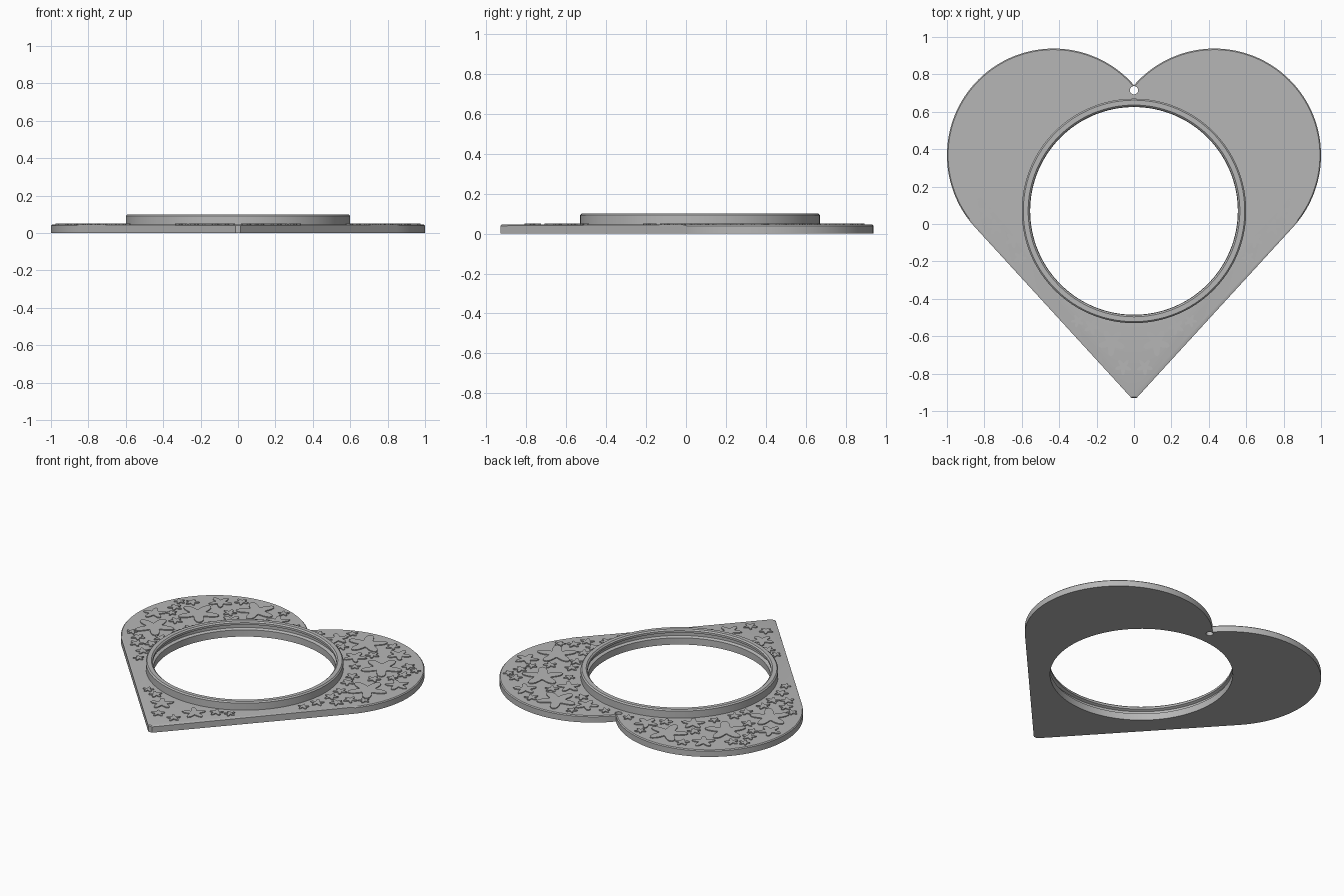
import bpy, bmesh, random
from math import sin, cos, pi, tau, radians, hypot, asin, atan2, sqrt

if "Cube" in bpy.data.objects:
    bpy.data.objects.remove(bpy.data.objects["Cube"])

TOP = 0.045                       # plate thickness
LOBE_X, LOBE_Y, LOBE_R = 0.43, 0.368, 0.57
TIP_Y, RING_Y = -0.94, 0.07
random.seed(4)

grey = bpy.data.materials.new("light grey")
grey.use_nodes = True
COLOR = (0.47, 0.47, 0.47, 1)
grey.diffuse_color = COLOR
grey.node_tree.nodes["Principled BSDF"].inputs["Base Color"].default_value = COLOR


def make_object(name, bm, smooth=True):
    bmesh.ops.recalc_face_normals(bm, faces=bm.faces)
    mesh = bpy.data.meshes.new(name)
    bm.to_mesh(mesh)
    bm.free()
    obj = bpy.data.objects.new(name, mesh)
    bpy.context.collection.objects.link(obj)
    mesh.materials.append(grey)
    if smooth:
        bpy.ops.object.select_all(action='DESELECT')
        obj.select_set(True)
        bpy.context.view_layer.objects.active = obj
        bpy.ops.object.shade_smooth_by_angle(angle=radians(30))
    return obj


def add_prism(bm, outline, z0, z1):
    """Extrude a flat outline upward and return the top face."""
    face = bm.faces.new([bm.verts.new((x, y, z0)) for x, y in outline])
    new = bmesh.ops.extrude_face_region(bm, geom=[face], use_keep_orig=True)["geom"]
    for v in new:
        if isinstance(v, bmesh.types.BMVert):
            v.co.z = z1
    return next(f for f in new if isinstance(f, bmesh.types.BMFace))


def circle(cx, cy, r, n):
    return [(cx + r * cos(tau * i / n), cy + r * sin(tau * i / n)) for i in range(n)]


# Heart outline: a lobe arc meeting its tangent to the tip, then mirrored
dist = hypot(LOBE_X, LOBE_Y - TIP_Y)
line_angle = atan2(LOBE_Y - TIP_Y, LOBE_X) - asin(LOBE_R / dist)
start = line_angle - pi / 2
end = pi - atan2(sqrt(LOBE_R ** 2 - LOBE_X ** 2), LOBE_X)
STEPS = 64
half = [(0.014, TIP_Y + 0.01)]
for i in range(STEPS):
    a = start + (end - start) * i / STEPS
    half.append((LOBE_X + LOBE_R * cos(a), LOBE_Y + LOBE_R * sin(a)))
notch = (0, LOBE_Y + LOBE_R * sin(end))
heart = half + [notch] + [(-x, y) for x, y in reversed(half)]

# Heart plate with a chamfered upper edge
bm = bmesh.new()
top = add_prism(bm, heart, 0, TOP)
bmesh.ops.bevel(bm, geom=list(top.edges), offset=0.006, segments=1, affect='EDGES')
plate = make_object("heart_plate", bm, smooth=False)

# Large opening and small hanging hole
bm = bmesh.new()
add_prism(bm, circle(0, RING_Y, 0.555, 128), -0.1, 0.2)
add_prism(bm, circle(0, 0.715, 0.022, 32), -0.1, 0.2)
cutter = make_object("hole_cutter", bm, smooth=False)
cutter.hide_render = True
cutter.hide_set(True)
cut = plate.modifiers.new("holes", 'BOOLEAN')
cut.object = cutter
cut.solver = 'EXACT'
bpy.ops.object.select_all(action='DESELECT')
plate.select_set(True)
bpy.context.view_layer.objects.active = plate
bpy.ops.object.modifier_apply(modifier=cut.name)
bpy.data.objects.remove(cutter)
bpy.ops.object.shade_smooth_by_angle(angle=radians(30))

# Raised ring with an inner groove, turned from a closed profile
profile = [(0.555, 0.04), (0.6, 0.04), (0.6, 0.092), (0.592, 0.1), (0.566, 0.1),
           (0.557, 0.092), (0.557, 0.078), (0.574, 0.07), (0.574, 0.052), (0.555, TOP)]
bm = bmesh.new()
N = 128
rows = [[bm.verts.new((r * x, RING_Y + r * y, z)) for r, z in profile]
        for x, y in circle(0, 0, 1, N)]
for i in range(N):
    a, b = rows[i], rows[(i + 1) % N]
    for j in range(len(profile)):
        k = (j + 1) % len(profile)
        bm.faces.new((a[j], b[j], b[k], a[k]))
make_object("raised_ring", bm)


# Star positions: large ones on the lobes, the rest scattered between
def fits(x, y, r, placed):
    x = abs(x)
    in_lobe = hypot(x - LOBE_X, y - LOBE_Y) < LOBE_R - r - 0.02
    edge = x * sin(line_angle) - (y - TIP_Y) * cos(line_angle)
    in_point = edge < -r - 0.02 and y < 0.1
    clear = hypot(x, y - RING_Y) > 0.61 + r and hypot(x, y - 0.715) > 0.04 + r
    return (in_lobe or in_point) and clear and all(
        hypot(x - px, y - py) > (r + pr) * 0.92 for px, py, pr in placed)


stars = [(0.41, 0.78, 0.125), (0.68, 0.55, 0.13), (0.79, 0.24, 0.125)]
for radius, tries in ((0.075, 500), (0.045, 2500), (0.036, 2500)):
    for _ in range(tries):
        x, y = random.uniform(0.04, 1), random.uniform(-0.9, 0.95)
        if x > radius and fits(x, y, radius, stars):
            stars.append((x, y, radius))

# Rounded five-armed stars in low relief on both halves
bm = bmesh.new()
for x, y, radius in stars:
    turn = random.uniform(0, tau)
    count = 50 if radius > 0.1 else 30
    for side in (1, -1):
        outline = []
        for i in range(count):
            a = tau * i / count
            r = radius * (0.7 + 0.3 * cos(5 * a))
            outline.append((side * (x + r * cos(a + turn)), y + r * sin(a + turn)))
        add_prism(bm, outline, TOP - 0.003, TOP + 0.006)
make_object("relief_stars", bm)
